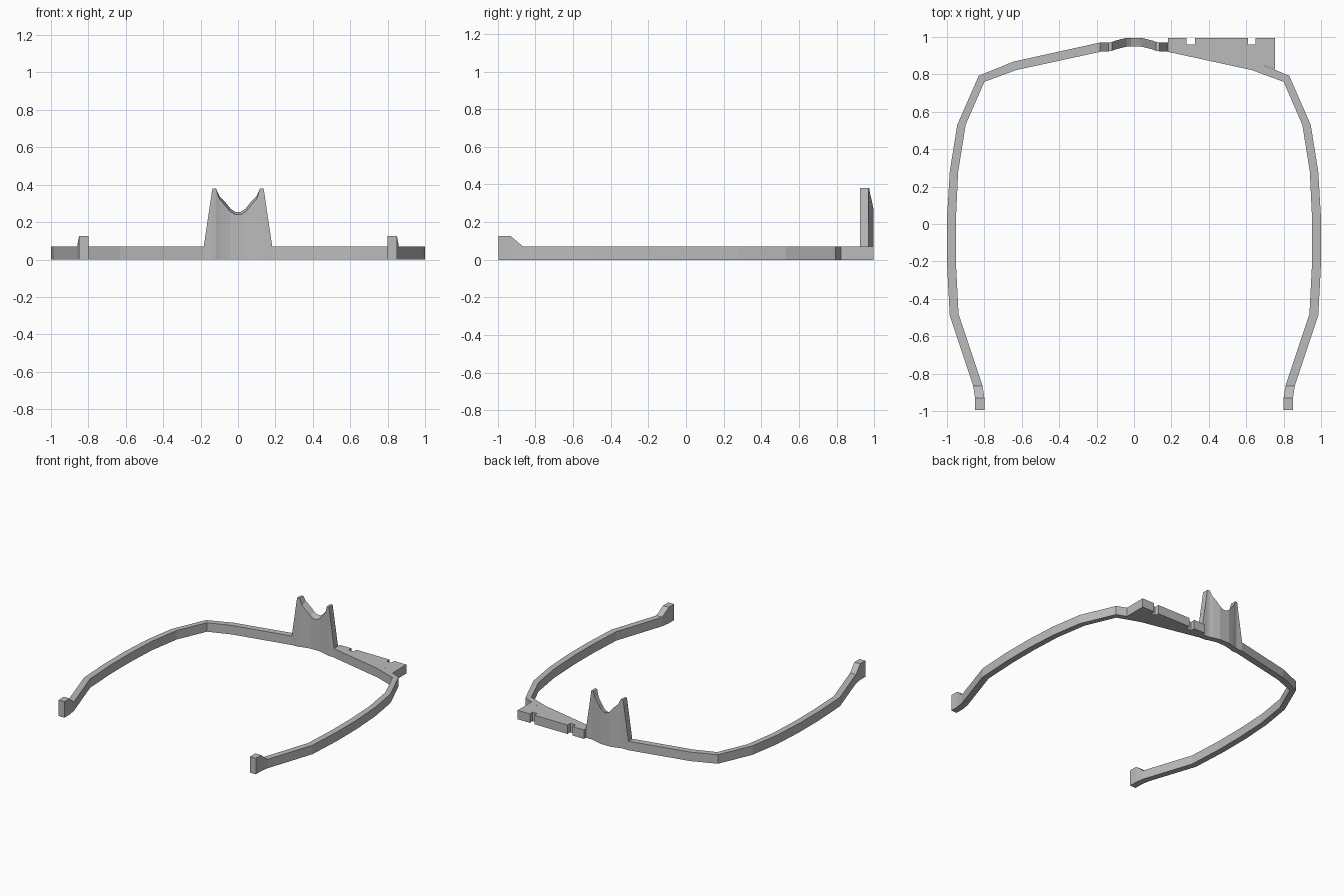
import bpy
import bmesh

cube = bpy.data.objects.get("Cube")
if cube:
    bpy.data.objects.remove(cube, do_unlink=True)

THICK = 0.07   # height of the flat frame
BACK = 0.995   # rearmost y

grey = bpy.data.materials.new("light_grey")
grey.use_nodes = True
grey.diffuse_color = (0.5, 0.5, 0.5, 1)
grey.node_tree.nodes["Principled BSDF"].inputs["Base Color"].default_value = (0.5, 0.5, 0.5, 1)


def finish(name, bm):
    bmesh.ops.recalc_face_normals(bm, faces=bm.faces)
    mesh = bpy.data.meshes.new(name)
    bm.to_mesh(mesh)
    bm.free()
    mesh.materials.append(grey)
    obj = bpy.data.objects.new(name, mesh)
    bpy.context.collection.objects.link(obj)
    return obj


def strip(name, stations):
    """Skin a bar through (outer xy, inner xy, outer top, inner top) stations."""
    bm = bmesh.new()
    rings = []
    for outer, inner, z_out, z_in in stations:
        rings.append([bm.verts.new((*p, z)) for p, z in
                      ((outer, 0), (outer, z_out), (inner, z_in), (inner, 0))])
    for a, b in zip(rings, rings[1:]):
        for i in range(4):
            j = (i + 1) % 4
            bm.faces.new((a[i], a[j], b[j], b[i]))
    bm.faces.new(rings[0])
    bm.faces.new(rings[-1])
    return finish(name, bm)


# Side arms: bent bars running from the bridge to the raised hooked tips
arm = [
    ((0.183, 0.97), (0.183, 0.92), THICK),
    ((0.645, 0.868), (0.63, 0.823), THICK),
    ((0.83, 0.793), (0.80, 0.76), THICK),
    ((0.945, 0.53), (0.90, 0.53), THICK),
    ((0.985, 0.28), (0.94, 0.28), THICK),
    ((1.0, 0.03), (0.952, 0.03), THICK),
    ((1.0, -0.21), (0.952, -0.21), THICK),
    ((0.985, -0.49), (0.938, -0.48), THICK),
    ((0.86, -0.865), (0.81, -0.865), THICK),
    ((0.85, -0.93), (0.80, -0.93), 0.125),
    ((0.85, -BACK), (0.80, -BACK), 0.125),
]
for side, label in ((1, "left"), (-1, "right")):
    strip(label + "_arm", [((side * o[0], o[1]), (side * i[0], i[1]), z, z)
                           for o, i, z in arm])

# Bridge: upright curved wall with two horns and a scooped top
# (x, rear y, rear top, front top)
half = [
    (0.183, 0.97, THICK, THICK),
    (0.137, 0.97, 0.38, 0.38),
    (0.118, 0.973, 0.38, 0.38),
    (0.10, 0.98, 0.34, 0.325),
    (0.07, 0.988, 0.31, 0.29),
    (0.04, BACK, 0.272, 0.255),
    (0.015, BACK, 0.255, 0.24),
]
profile = [(-x, *rest) for x, *rest in half] + half[::-1]
strip("bridge", [((x, y), (x, y - 0.047), zr, zf) for x, y, zr, zf in profile])

# Mounting plate: fills the rear left corner, with two notches in its back edge
outline = [(0.183, 0.97), (0.645, 0.868), (0.755, 0.824), (0.755, BACK)]
for x0, x1 in ((0.61, 0.65), (0.28, 0.325)):
    outline += [(x1, BACK), (x1, 0.96), (x0, 0.96), (x0, BACK)]
outline.append((0.183, BACK))
bm = bmesh.new()
base = bm.faces.new([bm.verts.new((x, y, 0)) for x, y in outline])
extruded = bmesh.ops.extrude_face_region(bm, geom=[base], use_keep_orig=True)
top = [v for v in extruded["geom"] if isinstance(v, bmesh.types.BMVert)]
bmesh.ops.translate(bm, verts=top, vec=(0, 0, THICK))
finish("mounting_plate", bm)
